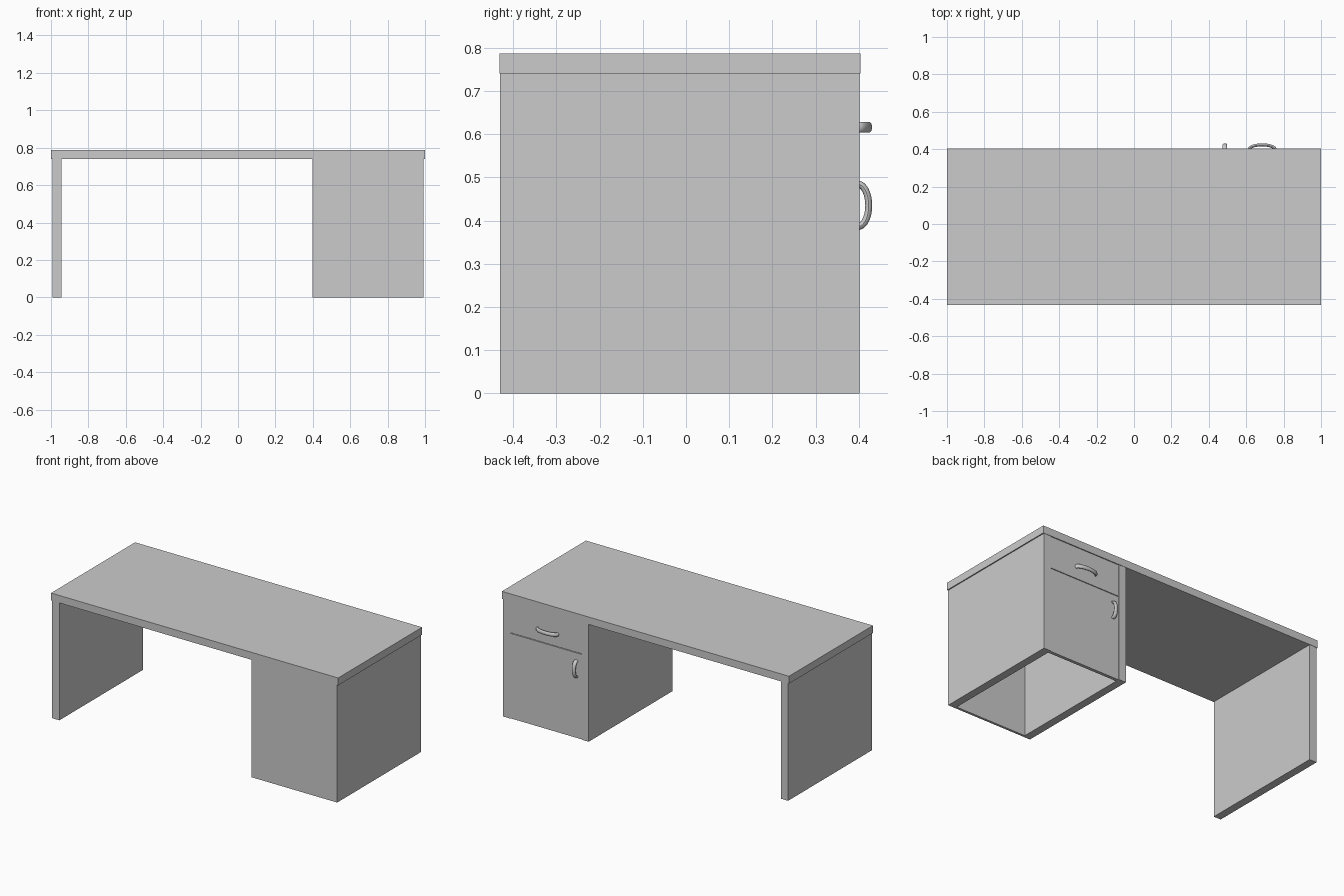
import bpy, bmesh
from math import sin, cos, pi
from mathutils import Vector

if "Cube" in bpy.data.objects:
    bpy.data.objects.remove(bpy.data.objects["Cube"])


def box(name, x, y, z):
    """Axis-aligned box from (min, max) ranges."""
    bm = bmesh.new()
    bmesh.ops.create_cube(bm, size=1)
    for v in bm.verts:
        v.co = Vector([(r[0] + r[1]) / 2 + c * (r[1] - r[0])
                       for c, r in zip(v.co, (x, y, z))])
    me = bpy.data.meshes.new(name)
    bm.to_mesh(me)
    bm.free()
    ob = bpy.data.objects.new(name, me)
    bpy.context.collection.objects.link(ob)
    return ob


def handle(name, centre, along, half_length, rise=0.025, steps=24, sides=16):
    """Bowed pull: an oval section swept over a half ellipse, bulging to +y."""
    out, along = Vector((0, 1, 0)), Vector(along)
    side = along.cross(out)
    bm = bmesh.new()
    rings = []
    for i in range(steps + 1):
        t = pi * i / steps
        p = Vector(centre) + along * half_length * cos(t) + out * rise * sin(t)
        n = (along * cos(t) / half_length + out * sin(t) / rise).normalized()
        rings.append([bm.verts.new(p + n * 0.008 * cos(2 * pi * k / sides)
                                   + side * 0.0125 * sin(2 * pi * k / sides))
                      for k in range(sides)])
    for a, b in zip(rings, rings[1:]):
        for k in range(sides):
            m = (k + 1) % sides
            bm.faces.new((a[k], a[m], b[m], b[k]))
    bm.faces.new(rings[0])
    bm.faces.new(rings[-1])
    bmesh.ops.recalc_face_normals(bm, faces=bm.faces)
    me = bpy.data.meshes.new(name)
    bm.to_mesh(me)
    bm.free()
    ob = bpy.data.objects.new(name, me)
    bpy.context.collection.objects.link(ob)
    bpy.ops.object.select_all(action='DESELECT')
    ob.select_set(True)
    bpy.context.view_layer.objects.active = ob
    bpy.ops.object.shade_smooth_by_angle()
    return ob


UNDER = 0.74           # underside of the worktop
DEPTH = (-0.431, 0.402)
T = 0.05               # side panel thickness

# Worktop
box("desktop", (-1, 1), (-0.432, 0.404), (UNDER, 0.787))

# Upright panels: free leg and the two cabinet sides
for name, x in (("leg_panel", -0.993), ("cabinet_inner_side", 0.397),
                ("cabinet_outer_side", 0.943)):
    box(name, (x, x + T), DEPTH, (0, UNDER))

# Cabinet front-facing panel, open at the bottom
inside = (0.397 + T, 0.943)
box("cabinet_back", (0.397, 0.993), (DEPTH[0], DEPTH[0] + 0.015), (0, UNDER))

# Slightly recessed door and drawer front with a thin gap between
face = (0.378, 0.398)
box("cabinet_door", inside, face, (0, 0.535))
box("drawer_front", inside, face, (0.539, UNDER))

# Pulls
handle("drawer_handle", (0.685, 0.398, 0.616), (1, 0, 0), 0.07)
handle("door_handle", (0.486, 0.398, 0.435), (0, 0, 1), 0.049)
